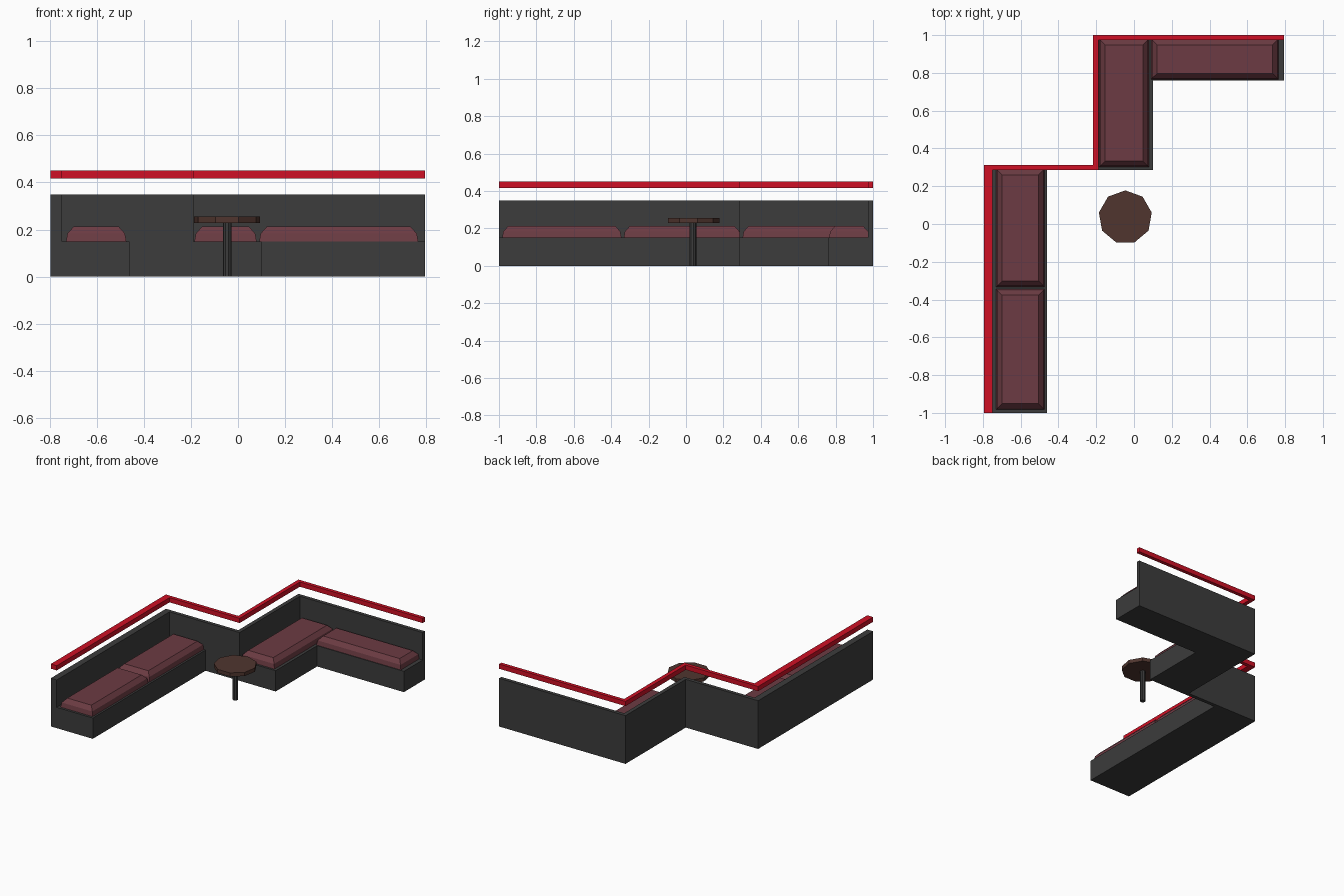
import bpy, bmesh, math

if "Cube" in bpy.data.objects:
    bpy.data.objects.remove(bpy.data.objects["Cube"])


def material(name, rgb):
    m = bpy.data.materials.new(name)
    m.diffuse_color = (*rgb, 1)
    m.use_nodes = True
    m.node_tree.nodes["Principled BSDF"].inputs["Base Color"].default_value = m.diffuse_color
    return m


grey = material("charcoal", (0.045, 0.045, 0.045))
red = material("bright red", (0.62, 0.005, 0.018))
maroon = material("dusty maroon", (0.15, 0.044, 0.056))
brown = material("dark wood", (0.08, 0.036, 0.028))


def finish(name, bm, mat):
    bmesh.ops.recalc_face_normals(bm, faces=bm.faces)
    me = bpy.data.meshes.new(name)
    bm.to_mesh(me)
    bm.free()
    me.materials.append(mat)
    ob = bpy.data.objects.new(name, me)
    bpy.context.collection.objects.link(ob)
    return ob


def loft(name, rings, mat):
    """Join stacked outlines of equal point count and cap both ends."""
    bm = bmesh.new()
    vs = [[bm.verts.new(p) for p in ring] for ring in rings]
    n = len(vs[0])
    for a, b in zip(vs, vs[1:]):
        for i in range(n):
            j = (i + 1) % n
            bm.faces.new((a[i], a[j], b[j], b[i]))
    bm.faces.new(vs[0])
    bm.faces.new(vs[-1])
    return finish(name, bm, mat)


def prism(name, outline, z0, z1, mat):
    return loft(name, [[(x, y, z) for x, y in outline] for z in (z0, z1)], mat)


def rect(x0, x1, y0, y1):
    return [(x0, y0), (x1, y0), (x1, y1), (x0, y1)]


def circle(cx, cy, r, n):
    return [(cx + r * math.sin(2 * math.pi * i / n),
             cy + r * math.cos(2 * math.pi * i / n)) for i in range(n)]


# stepped back wall and the floating rail above it share one plan outline
plan = [(-0.795, -1), (-0.748, -1), (-0.748, 0.287), (-0.188, 0.287),
        (-0.188, 0.974), (0.793, 0.974), (0.793, 1), (-0.217, 1),
        (-0.217, 0.313), (-0.795, 0.313)]
prism("back_wall", plan, 0, 0.348, grey)
prism("top_rail", plan, 0.417, 0.451, red)

# bench bases
prism("left_bench_base", rect(-0.748, -0.46, -1, 0.287), 0, 0.15, grey)
prism("corner_bench_base", [(-0.188, 0.287), (0.1, 0.287), (0.1, 0.76),
      (0.793, 0.76), (0.793, 0.974), (-0.188, 0.974)], 0, 0.15, grey)

# bevelled seat cushions
cushions = {"left_front": (-0.73, -0.474, -0.983, -0.345),
            "left_rear": (-0.73, -0.474, -0.333, 0.292),
            "corner": (-0.185, 0.079, 0.302, 0.98),
            "right": (0.09, 0.765, 0.765, 0.98)}
for name, (x0, x1, y0, y1) in cushions.items():
    loft(name + "_cushion",
         [[(x, y, z) for x, y in rect(x0 + d, x1 - d, y0 + d, y1 - d)]
          for z, d in ((0.149, 0), (0.183, 0.006), (0.212, 0.032))], maroon)

# small nine-sided table
prism("table_top", circle(-0.046, 0.036, 0.142, 9), 0.228, 0.255, brown)
prism("table_post", circle(-0.046, 0.036, 0.019, 9), 0, 0.229, grey)
